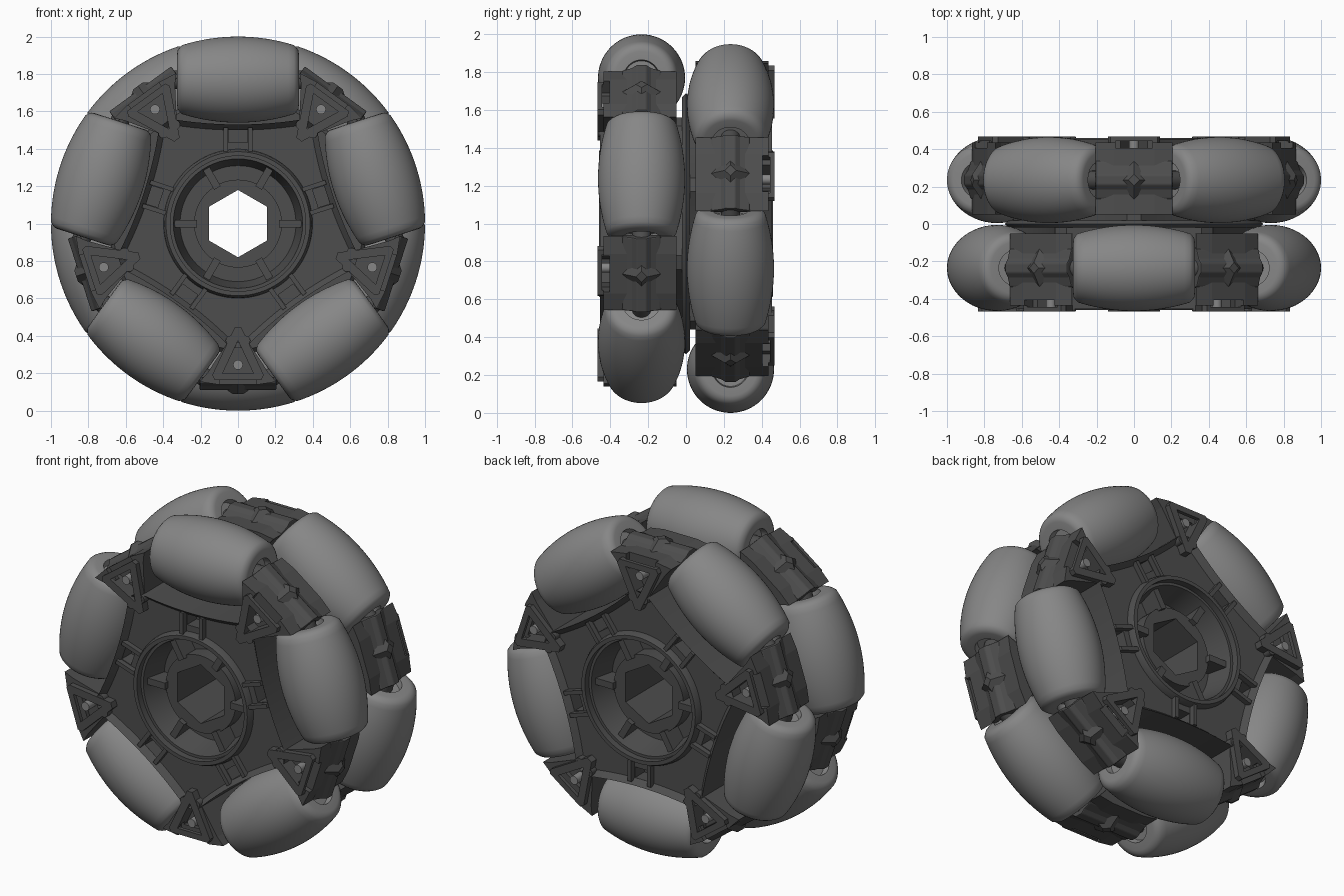
import bpy, bmesh
from math import sin, cos, pi, sqrt, radians
from mathutils import Matrix, Vector

if "Cube" in bpy.data.objects:
    bpy.data.objects.remove(bpy.data.objects["Cube"])

# Two tones: grey rollers, dark frame
def material(name, v):
    m = bpy.data.materials.new(name)
    m.diffuse_color = (v, v, v, 1)
    m.use_nodes = True
    m.node_tree.nodes["Principled BSDF"].inputs["Base Color"].default_value = m.diffuse_color
    return m
GREY, DARK = material("roller_grey", 0.24), material("frame_dark", 0.075)

def turn(a):
    return Matrix.Rotation(radians(a), 4, 'Y')

def finish(name, bm, M, mat, bevel=0.0):
    bmesh.ops.remove_doubles(bm, verts=bm.verts, dist=1e-5)
    bmesh.ops.recalc_face_normals(bm, faces=bm.faces)
    me = bpy.data.meshes.new(name)
    bm.to_mesh(me)
    bm.free()
    me.transform(M)
    me.materials.append(mat)
    ob = bpy.data.objects.new(name, me)
    bpy.context.collection.objects.link(ob)
    if bevel:
        b = ob.modifiers.new("bevel", 'BEVEL')
        b.width, b.segments, b.limit_method = bevel, 2, 'ANGLE'
    return ob

def activate(ob):
    bpy.ops.object.select_all(action='DESELECT')
    ob.select_set(True)
    bpy.context.view_layer.objects.active = ob

def smooth(ob, angle=35):
    activate(ob)
    bpy.ops.object.shade_smooth_by_angle(angle=radians(angle))
    return ob

# Outline in x,z extruded along y; optional raised rim on the front face
def prism(name, pts, y0, y1, M, mat=DARK, rim=0.0, sink=0.0, bevel=0.0):
    bm = bmesh.new()
    lo = [bm.verts.new((x, y0, z)) for x, z in pts]
    hi = [bm.verts.new((x, y1, z)) for x, z in pts]
    front = bm.faces.new(lo)
    bm.faces.new(hi[::-1])
    n = len(pts)
    for i in range(n):
        j = (i + 1) % n
        bm.faces.new((lo[i], hi[i], hi[j], lo[j]))
    bmesh.ops.recalc_face_normals(bm, faces=bm.faces)
    if rim:
        bmesh.ops.inset_region(bm, faces=[front], thickness=rim, use_even_offset=True)
        bmesh.ops.translate(bm, verts=front.verts[:], vec=(0, sink, 0))
    return finish(name, bm, M, mat, bevel)

# Profile of (radius, y) spun around the y axis
def lathe(name, prof, M, mat=DARK, closed=True, n=64):
    bm = bmesh.new()
    rings = [[bm.verts.new((r * cos(2 * pi * k / n), y, r * sin(2 * pi * k / n)))
              for k in range(n)] for r, y in prof]
    for i in range(len(prof) if closed else len(prof) - 1):
        a, b = rings[i], rings[(i + 1) % len(prof)]
        for k in range(n):
            bm.faces.new((a[k], a[(k + 1) % n], b[(k + 1) % n], b[k]))
    return smooth(finish(name, bm, M, mat))

def rect(x0, x1, z0, z1):
    return [(x0, z0), (x1, z0), (x1, z1), (x0, z1)]

def cylinder(name, r, y0, y1, M, mat=DARK, n=32, r2=None):
    return lathe(name, [(0, y0), (r, y0), (r if r2 is None else r2, y1), (0, y1)],
                 M, mat, False, n)

def cut(ob, *cutters):
    activate(ob)
    for c in cutters:
        c.hide_render = True
        m = ob.modifiers.new("cut", 'BOOLEAN')
        m.object, m.operation, m.solver = c, 'DIFFERENCE', 'EXACT'
        bpy.ops.object.modifier_apply(modifier=m.name)
    return ob

def remove(*obs):
    for o in obs:
        bpy.data.objects.remove(o)

HEX = [(0.18 * sin(k * pi / 3), 0.18 * cos(k * pi / 3)) for k in range(6)]
YC = -0.235

def build_half(side, H):
    # Frame core: five shallow roller pockets, raised rim, recessed plate
    outline = []
    for k in range(5):
        for i in range(13):
            x = -0.36 + 0.06 * i
            v = turn(72 * k) @ Vector((x, 0, 0.53 + 0.03 * (x / 0.36) ** 2))
            outline.append((v.x, v.z))
    core = prism(side + "_frame_core", outline, -0.455, 0, H, rim=0.03, sink=0.035)
    bowl = cylinder("bowl_cutter", 0.365, -0.5, -0.27, H, n=64, r2=0.31)
    bore = prism("bore_cutter", HEX, -0.6, 0.1, H)
    windows = [prism("window_cutter", rect(-0.05, 0.05, 0.435, 0.50), -0.5, -0.33,
                     H @ turn(72 * k)) for k in range(5)]
    cut(core, bowl, bore, *windows)

    # Hub with hexagonal bore, six spokes and the surrounding ring
    hub = cylinder(side + "_hub", 0.235, -0.36, -0.2, H, n=64)
    cut(hub, bore)
    smooth(core, 25)
    smooth(hub)
    remove(bowl, bore, *windows)
    for k in range(6):
        prism(side + "_hub_spoke", rect(-0.02, 0.02, 0.22, 0.365), -0.39, -0.25,
              H @ turn(30 + 60 * k))
    lathe(side + "_hub_ring", [(0.362, -0.46), (0.385, -0.46), (0.395, -0.44),
                               (0.4, -0.41), (0.362, -0.41)], H, n=80)

    for k in range(5):
        P, A = H @ turn(72 * k), H @ turn(72 * k + 36)
        # Paired ribs beside each window
        for s in (-1, 1):
            prism(side + "_rib", rect(s * 0.066 - 0.012, s * 0.066 + 0.012, 0.385, 0.515),
                  -0.452, -0.40, P)

        # Roller: barrel following the wheel's outer circle, on an axle
        half = [(0, 0.285), (0.09, 0.285), (0.095, 0.325), (0.14, 0.325), (0.158, 0.322),
                (0.172, 0.312)]
        arc = [(sqrt(1 - x * x) - 0.77, x) for x in (0.3 - 0.03 * i for i in range(21))]
        prof = half + arc + [(r, -y) for r, y in reversed(half)]
        R = P @ Matrix.Translation((0, YC, 0.77)) @ Matrix.Rotation(pi / 2, 4, 'Z')
        lathe(side + "_roller", prof, R, GREY, False)
        cylinder(side + "_axle", 0.05, -0.37, 0.37, R, n=24)

        # Arm: wedge between rollers with a triangular pocketed face
        wedge = [(-0.02, 0.58), (0.02, 0.58), (0.165, 0.80), (0.205, 0.845), (0.11, 0.86),
                 (-0.11, 0.86), (-0.205, 0.845), (-0.165, 0.80)]
        body = prism(side + "_arm", wedge, -0.435, -0.05, A)
        tri = prism(side + "_arm_triangle",
                    [(-0.018, 0.555), (0.018, 0.555), (0.138, 0.81), (0.125, 0.835),
                     (-0.125, 0.835), (-0.138, 0.81)], -0.468, -0.40, A)
        pocket = prism("pocket_cutter", [(0, 0.625), (0.082, 0.80), (-0.082, 0.80)],
                       -0.5, -0.38, A)
        slot = prism("slot_cutter", rect(-0.1, 0.1, 0.78, 0.95), -0.445, -0.405, A)
        for ob in (body, tri):
            cut(ob, pocket, slot)
        remove(pocket, slot)
        cylinder(side + "_arm_pin", 0.026, -0.45, -0.36, A @ Matrix.Translation((0, 0, 0.755)),
                 GREY, 20)
        for s in (-1, 1):
            cylinder(side + "_neck_boss", 0.026, -0.465, -0.3,
                     A @ Matrix.Translation((s * 0.04, 0, 0.625)), n=16)

        # Ridge over the axle seat, with a pointed cap in the middle
        X = A @ Matrix.Rotation(pi / 2, 4, 'Z')
        ridge = [(YC - 0.11, 0.82), (YC - 0.10, 0.852), (YC - 0.05, 0.87), (YC - 0.025, 0.89),
                 (YC + 0.025, 0.89), (YC + 0.05, 0.87), (YC + 0.10, 0.852), (YC + 0.11, 0.82)]
        prism(side + "_arm_ridge", ridge, -0.205, 0.205, X, bevel=0.006)
        bm = bmesh.new()
        bmesh.ops.create_cone(bm, cap_ends=True, segments=4, radius1=0.13, radius2=0.03,
                              depth=0.07)
        finish(side + "_arm_cap", bm, A @ Matrix.Translation((0, YC, 0.875)), DARK)

# Back half is the front half flipped over the x axis, which staggers the rollers
C = Matrix.Translation((0, 0, 1))
build_half("front", C)
build_half("back", C @ Matrix.Rotation(pi, 4, 'X'))

# Thin web between the two rows
lathe("middle_web", [(0.42, -0.02), (0.67, -0.02), (0.69, 0), (0.67, 0.02), (0.42, 0.02)], C, n=80)
